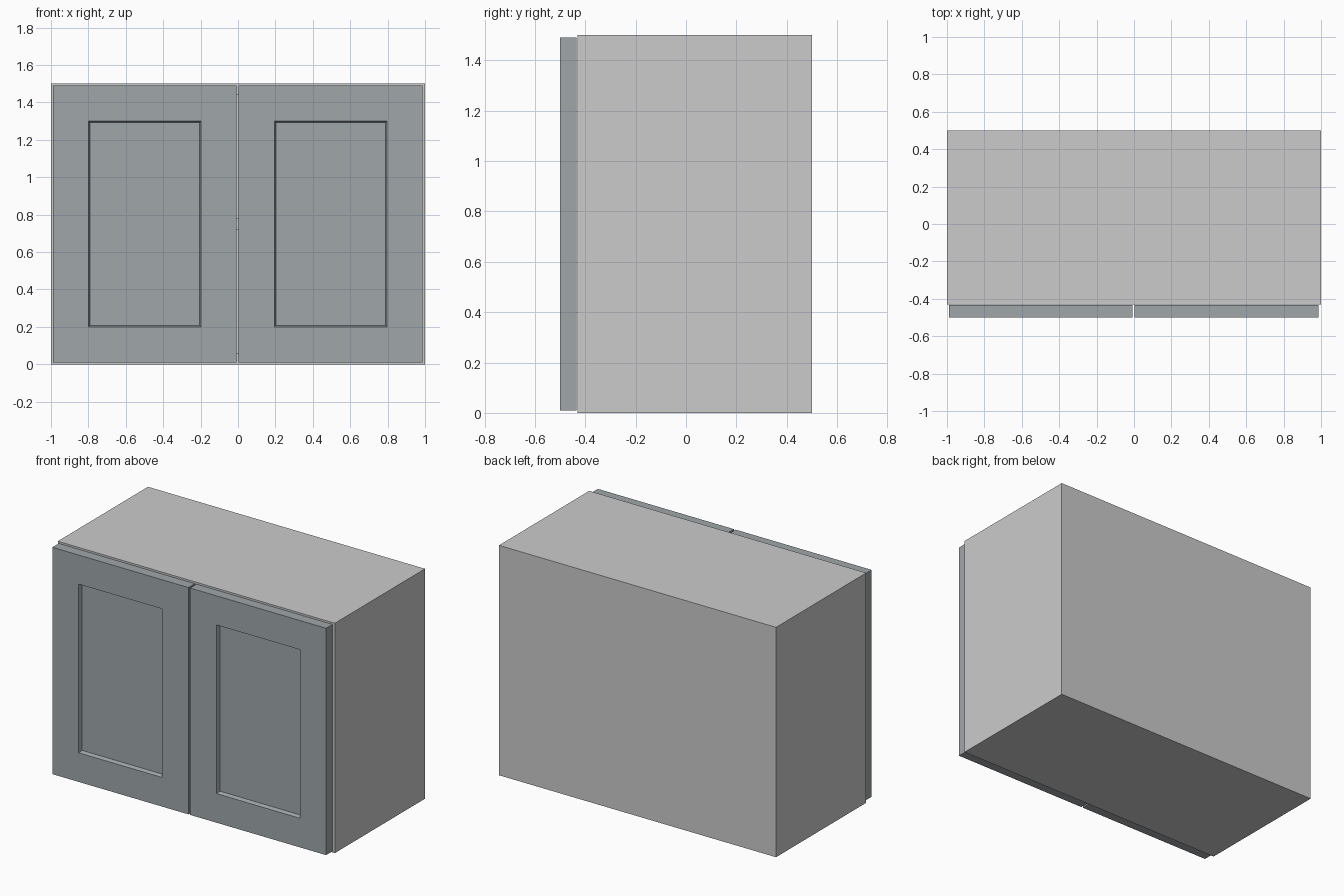
import bpy, bmesh
from mathutils import Vector

if "Cube" in bpy.data.objects:
    bpy.data.objects.remove(bpy.data.objects["Cube"])

T = 0.06                      # board thickness
FRONT, BACK, H = -0.43, 0.5, 1.5


def finish(bm, name, mat=None):
    bmesh.ops.recalc_face_normals(bm, faces=bm.faces)
    mesh = bpy.data.meshes.new(name)
    bm.to_mesh(mesh)
    bm.free()
    obj = bpy.data.objects.new(name, mesh)
    bpy.context.collection.objects.link(obj)
    if mat:
        mesh.materials.append(mat)
    return obj


def box_bm(lo, hi):
    lo, hi = Vector(lo), Vector(hi)
    bm = bmesh.new()
    bmesh.ops.create_cube(bm, size=1)
    bmesh.ops.scale(bm, vec=hi - lo, verts=bm.verts)
    bmesh.ops.translate(bm, vec=(lo + hi) / 2, verts=bm.verts)
    return bm


# Side panels
for side, x in (("left", -1), ("right", 1 - T)):
    finish(box_bm((x, FRONT, 0), (x + T, BACK, H)), side + "_side_panel")

# Top, back and bottom as one C-shaped profile between the sides
profile = [(FRONT, 0), (BACK, 0), (BACK, H), (FRONT, H),
           (FRONT, H - T), (BACK - T, H - T), (BACK - T, T), (FRONT, T)]
bm = bmesh.new()
face = bm.faces.new([bm.verts.new((T - 1, y, z)) for y, z in profile])
ext = bmesh.ops.extrude_face_region(bm, geom=[face], use_keep_orig=True)
bmesh.ops.translate(bm, vec=(2 - 2 * T, 0, 0),
                    verts=[v for v in ext["geom"] if isinstance(v, bmesh.types.BMVert)])
finish(bm, "top_back_bottom_shell")

# Shelf
finish(box_bm((T - 1, FRONT, 0.72), (1 - T, BACK - T, 0.78)), "shelf")

# Doors with a recessed centre panel
paint = bpy.data.materials.new("door_paint")
paint.diffuse_color = (0.35, 0.385, 0.4, 1)
paint.use_nodes = True
paint.node_tree.nodes["Principled BSDF"].inputs["Base Color"].default_value = paint.diffuse_color


def door(name, x0):
    w, z0, z1 = 0.982, 0.01, 1.49
    bm = box_bm((x0, -0.5, z0), (x0 + w, -0.434, z1))
    bm.normal_update()
    front = min(bm.faces, key=lambda f: f.calc_center_median().y)
    # frame border, then sloped drop to the panel
    bmesh.ops.inset_region(bm, faces=[front], thickness=0.19, use_even_offset=True)
    bmesh.ops.inset_region(bm, faces=[front], thickness=0.008, depth=-0.025,
                           use_even_offset=True)
    finish(bm, name, paint)


door("left_door", -0.99)
door("right_door", 0.004)
